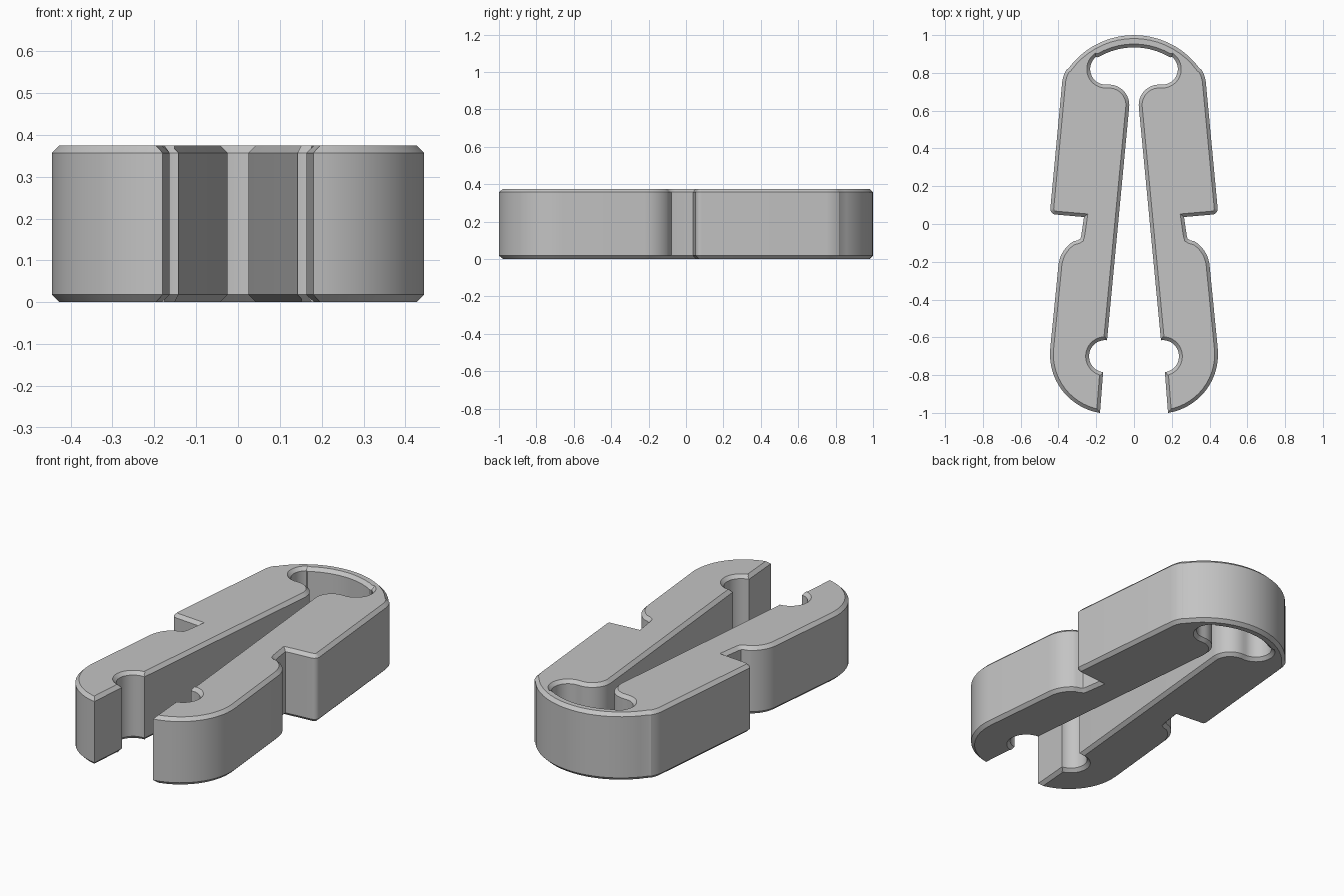
import bpy, bmesh, math
from mathutils import Vector

if "Cube" in bpy.data.objects:
    bpy.data.objects.remove(bpy.data.objects["Cube"])

HEIGHT, CHAMFER = 0.375, 0.018


def arc(cx, cy, r, start, end):
    """Points along an arc, angles in degrees, in steps of about six degrees."""
    n = max(2, round(abs(end - start) / 6))
    angles = [math.radians(start + (end - start) * i / n) for i in range(n + 1)]
    return [(cx + r * math.cos(a), cy + r * math.sin(a)) for a in angles]


# Right half of the outline, clockwise from the top of the spring bow
half = arc(0, 0.57, 0.43, 90, 36)                 # bow outside
half += arc(0.231, 0.736, 0.15, 33, 5.4)          # shoulder
half += arc(0.413, 0.08, 0.03, 5.4, -84.6)        # corner of finger grip
half += [(0.265, 0.037), (0.279, -0.06)]          # notch
half += [(0.284, -0.078), (0.297, -0.086)]
half += arc(0.231, -0.236, 0.17, 58, 5.4)         # lower shoulder
half += arc(0.131, -0.69, 0.314, 5.4, -81)        # rounded jaw
half += arc(0.153, -0.70, 0.085, -83, 97)         # line groove in the jaw
half += arc(0.133, 0.63, 0.108, 185, 90)          # slit and its rounded end
half += arc(0.15, 0.82, 0.082, -90, 52)           # pocket end
half += arc(0, 0.565, 0.37, 59, 90)               # pocket roof

# Mirror to the full outline
outline = [Vector(p) for p in half]
outline += [Vector((-x, y)) for x, y in reversed(half[1:-1])]
# The pocket roof meets itself at the centre line
outline = [p for i, p in enumerate(outline) if (p - outline[i - 1]).length > 1e-4]


def inset(points, d):
    """Move every edge of a clockwise outline inwards by d."""
    result = []
    for i, p in enumerate(points):
        a = (p - points[i - 1]).normalized()
        b = (points[(i + 1) % len(points)] - p).normalized()
        n1, n2 = Vector((a.y, -a.x)), Vector((b.y, -b.x))
        result.append(p + (n1 + n2) * d / (1 + n1.dot(n2)))
    return result


# Chamfered body from four stacked rings
small = inset(outline, CHAMFER)
levels = [(small, 0), (outline, CHAMFER), (outline, HEIGHT - CHAMFER), (small, HEIGHT)]
bm = bmesh.new()
rings = [[bm.verts.new((p.x, p.y, z)) for p in pts] for pts, z in levels]
for low, high in zip(rings, rings[1:]):
    for i in range(len(low)):
        bm.faces.new((low[i - 1], low[i], high[i], high[i - 1]))
bm.faces.new(rings[0])
bm.faces.new(rings[-1])
bmesh.ops.recalc_face_normals(bm, faces=bm.faces)

mesh = bpy.data.meshes.new("clip_body")
bm.to_mesh(mesh)
bm.free()
body = bpy.data.objects.new("clip_body", mesh)
bpy.context.collection.objects.link(body)

# Plain grey plastic
grey = bpy.data.materials.new("grey_plastic")
grey.diffuse_color = (0.55, 0.55, 0.55, 1)
grey.use_nodes = True
grey.node_tree.nodes["Principled BSDF"].inputs["Base Color"].default_value = grey.diffuse_color
mesh.materials.append(grey)

bpy.context.view_layer.objects.active = body
body.select_set(True)
bpy.ops.object.shade_smooth_by_angle(angle=math.radians(30))
